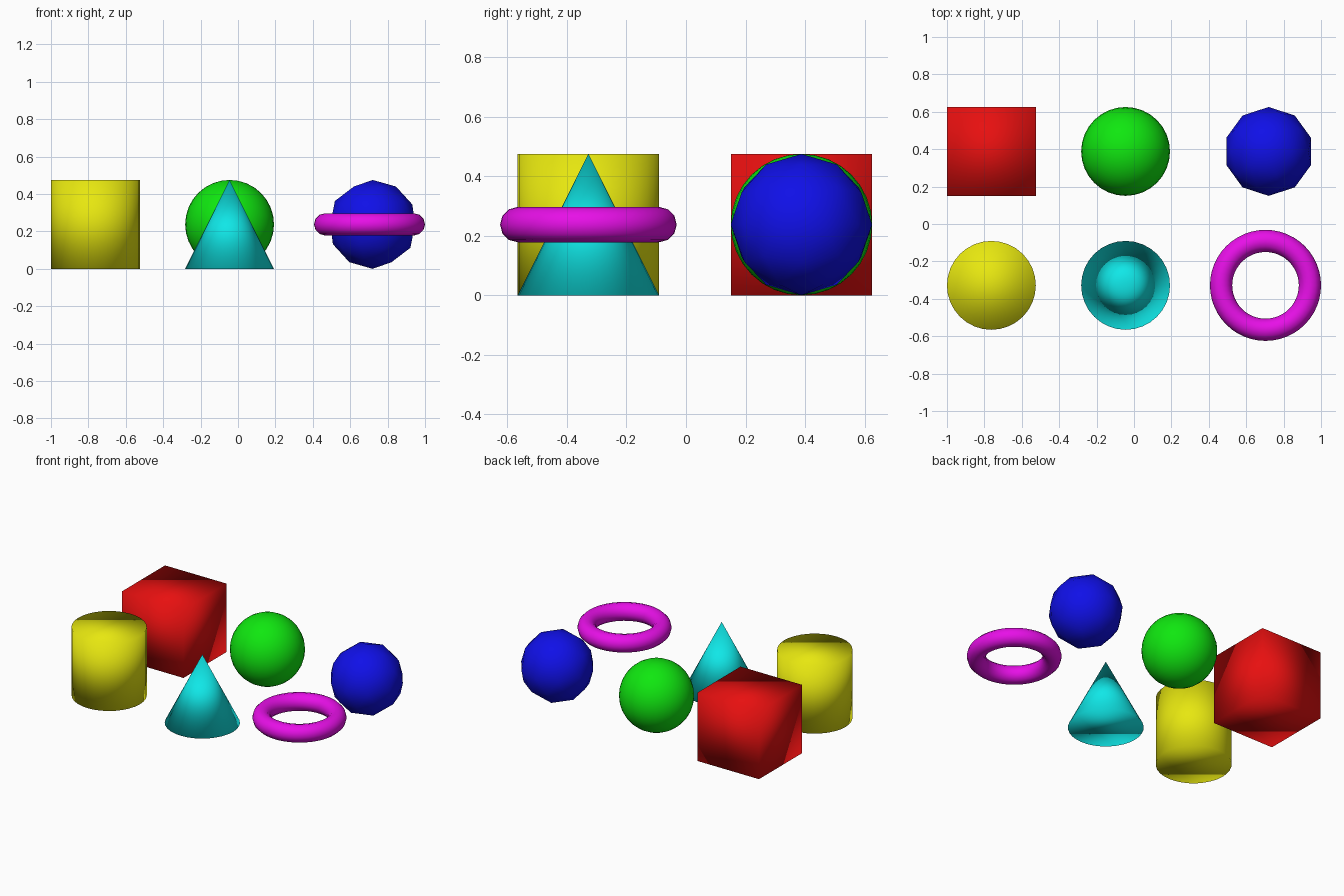
import bpy

# Remove the default cube
default = bpy.data.objects.get("Cube")
if default:
    bpy.data.objects.remove(default, do_unlink=True)

R = 0.2375                      # half height of every solid
BACK, FRONT = 0.388, -0.328     # the two rows
LEFT, MID, RIGHT = -0.7625, -0.045, 0.72
HI, LO = 0.8, 0.005             # bright and dark colour channels


def material(name, rgb):
    mat = bpy.data.materials.new(name)
    mat.use_nodes = True
    color = (*rgb, 1.0)
    mat.diffuse_color = color
    mat.node_tree.nodes["Principled BSDF"].inputs["Base Color"].default_value = color
    return mat


def finish(name, color_name, rgb):
    """Name, smooth and colour the primitive that was just added."""
    obj = bpy.context.object
    obj.name = obj.data.name = name
    bpy.ops.object.shade_smooth()
    obj.data.materials.append(material(color_name, rgb))


add = bpy.ops.mesh

# Back row: box, ball and faceted ball
add.primitive_cube_add(size=2 * R, location=(LEFT, BACK, R))
finish("box", "red", (HI, LO, LO))

add.primitive_uv_sphere_add(segments=32, ring_count=16, radius=R, location=(MID, BACK, R))
finish("ball", "green", (LO, HI, LO))

add.primitive_ico_sphere_add(subdivisions=2, radius=R, location=(RIGHT, BACK, R))
finish("faceted_ball", "blue", (LO, LO, HI))

# Front row: cylinder, cone and ring
add.primitive_cylinder_add(vertices=32, radius=R, depth=2 * R, location=(LEFT, FRONT, R))
finish("cylinder", "yellow", (HI, HI, LO))

add.primitive_cone_add(vertices=32, radius1=R, radius2=0, depth=2 * R, location=(MID, FRONT, R))
finish("cone", "cyan", (LO, HI, HI))

add.primitive_torus_add(major_radius=R, minor_radius=R / 4, major_segments=48,
                        minor_segments=12, location=(1 - 1.25 * R, FRONT, R))
finish("ring", "magenta", (HI, LO, HI))
